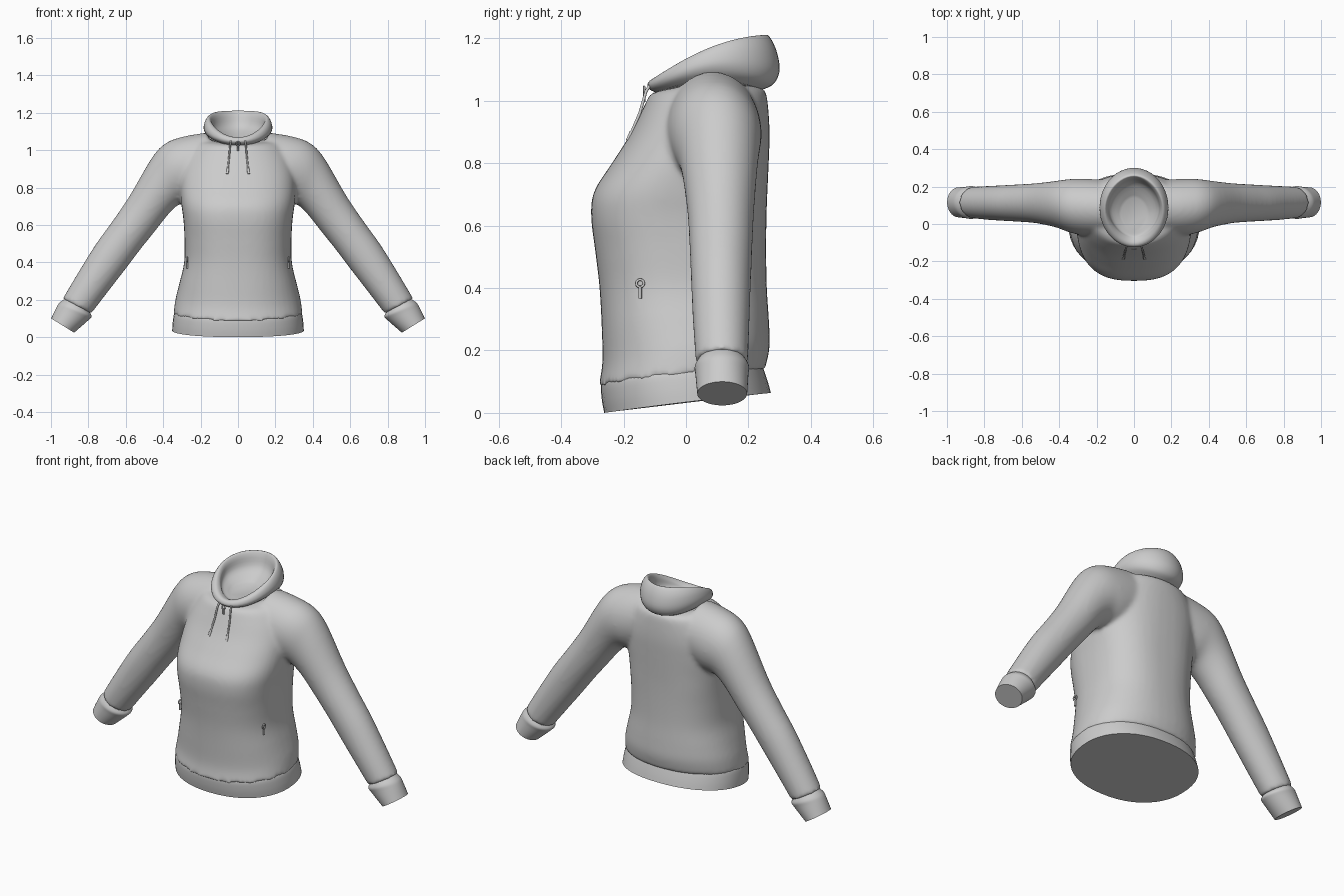
import bpy, bmesh, math
from mathutils import Vector

if "Cube" in bpy.data.objects:
    bpy.data.objects.remove(bpy.data.objects["Cube"])

SEG = 48


def spline(rows, steps=4):
    """Catmull-Rom resample of a list of equal-length parameter tuples."""
    out = []
    for i in range(len(rows) - 1):
        a, b = rows[max(i - 1, 0)], rows[i]
        c, d = rows[i + 1], rows[min(i + 2, len(rows) - 1)]
        for k in range(steps):
            t = k / steps
            out.append(tuple(0.5 * (2 * q + (r - p) * t + (2 * p - 5 * q + 4 * r - s) * t * t
                                    + (3 * q - p - 3 * r + s) * t ** 3)
                             for p, q, r, s in zip(a, b, c, d)))
    return out + [rows[-1]]


def spow(v, e):
    return math.copysign(abs(v) ** e, v)


def body_ring(hw, yf, yb, zf, zm, zb, n):
    """Rounded ring, z bent through its front, side and back heights."""
    pts = []
    for i in range(SEG):
        a = 2 * math.pi * i / SEG
        u = spow(math.sin(a), 2 / n)
        z = zm + (zb - zf) / 2 * u + ((zb + zf) / 2 - zm) * u * u
        pts.append(Vector((hw * spow(math.cos(a), 2 / n), (yf + yb) / 2 + (yb - yf) / 2 * u, z)))
    return pts


def sleeve_ring(side, tx, tz, bx, bz, yc, yh):
    """Oval ring between an upper and a lower outline point of the sleeve."""
    top, bot = Vector((tx, yc, tz)), Vector((bx, yc, bz))
    mid, arm = (top + bot) / 2, (top - bot) / 2
    pts = []
    for i in range(SEG):
        a = 2 * math.pi * i / SEG
        p = mid + arm * math.cos(a) + Vector((0, yh * math.sin(a), 0))
        pts.append(Vector((p.x * side, p.y, p.z)))
    return pts


def loft(bm, rings):
    loops = [[bm.verts.new(p) for p in r] for r in rings]
    for lo, hi in zip(loops, loops[1:]):
        for i in range(SEG):
            j = (i + 1) % SEG
            bm.faces.new((lo[i], lo[j], hi[j], hi[i]))
    bm.faces.new(loops[0][::-1])
    bm.faces.new(loops[-1])


def finish(name, bm, angle=40):
    bmesh.ops.recalc_face_normals(bm, faces=bm.faces)
    me = bpy.data.meshes.new(name)
    bm.to_mesh(me)
    bm.free()
    ob = bpy.data.objects.new(name, me)
    bpy.context.collection.objects.link(ob)
    bpy.ops.object.select_all(action='DESELECT')
    ob.select_set(True)
    bpy.context.view_layer.objects.active = ob
    bpy.ops.object.shade_smooth_by_angle(angle=math.radians(angle))
    return ob


def cord(name, pts, radius, cyclic=False):
    cu = bpy.data.curves.new(name, 'CURVE')
    cu.dimensions = '3D'
    cu.bevel_depth = radius
    cu.bevel_resolution = 2
    cu.use_fill_caps = True
    sp = cu.splines.new('POLY')
    sp.points.add(len(pts) - 1)
    for p, co in zip(sp.points, pts):
        p.co = (*co, 1)
    sp.use_cyclic_u = cyclic
    ob = bpy.data.objects.new(name, cu)
    bpy.context.collection.objects.link(ob)
    return ob


# Torso and sleeves, fused into one soft cloth body
torso = [
    (.345, -.280, .252, .085, .120, .135, 2.2),
    (.335, -.268, .268, .160, .200, .210, 2.2),
    (.313, -.270, .266, .270, .290, .290, 2.3),
    (.288, -.277, .259, .400, .400, .400, 2.4),
    (.286, -.291, .257, .520, .520, .520, 2.5),
    (.292, -.304, .258, .630, .630, .630, 2.6),
    (.303, -.294, .261, .710, .710, .710, 2.5),
    (.310, -.237, .265, .800, .800, .800, 2.4),
    (.305, -.180, .268, .890, .890, .890, 2.3),
    (.280, -.140, .264, .970, .970, .970, 2.2),
    (.230, -.115, .255, 1.02, 1.04, 1.03, 2.1),
    (.150, -.090, .230, 1.03, 1.055, 1.045, 2.0),
]
sleeve = [
    (.160, 1.095, .150, .74, .085, .150),
    (.290, 1.073, .240, .72, .090, .152),
    (.385, 1.038, .305, .715, .098, .142),
    (.460, .960, .365, .665, .106, .125),
    (.580, .755, .445, .565, .111, .108),
    (.675, .615, .525, .465, .112, .101),
    (.765, .490, .612, .350, .112, .096),
    (.870, .320, .705, .230, .113, .090),
    (.938, .205, .785, .125, .115, .084),
]
bm = bmesh.new()
loft(bm, [body_ring(*r) for r in spline(torso)])
for side in (1, -1):
    loft(bm, [sleeve_ring(side, *r) for r in spline(sleeve)])
body = finish("hoodie_body", bm, 180)
rm = body.modifiers.new("Fuse", 'REMESH')
rm.mode = 'VOXEL'
rm.voxel_size = .011
rm.use_smooth_shade = True
sm = body.modifiers.new("Soften", 'SMOOTH')
sm.factor = .5
sm.iterations = 10

# Hem band
bm = bmesh.new()
loft(bm, [body_ring(*r) for r in spline([
    (.352, -.262, .272, .000, .035, .064, 2.2),
    (.349, -.270, .262, .045, .080, .100, 2.2),
    (.340, -.272, .248, .095, .130, .142, 2.2),
    (.320, -.255, .240, .120, .150, .160, 2.2)])])
finish("hem_band", bm)

# Cuffs
cuff = [
    (.925, .205, .790, .130, .115, .075),
    (.953, .185, .783, .110, .115, .087),
    (.970, .160, .803, .088, .115, .085),
    (.999, .100, .876, .024, .116, .080),
]
for side, label in ((1, "left"), (-1, "right")):
    bm = bmesh.new()
    loft(bm, [sleeve_ring(side, *r) for r in spline(cuff)])
    finish(label + "_cuff", bm)

# Lowered hood with a rolled rim and hollow inside
bm = bmesh.new()
loft(bm, [body_ring(*r) for r in spline([
    (.150, -.095, .245, 1.025, 1.065, 1.035, 2.1),
    (.174, -.115, .282, 1.035, 1.090, 1.055, 2.1),
    (.184, -.124, .300, 1.048, 1.120, 1.100, 2.0),
    (.175, -.116, .288, 1.064, 1.155, 1.165, 2.0),
    (.157, -.100, .262, 1.068, 1.172, 1.210, 1.9),
    (.142, -.078, .246, 1.060, 1.155, 1.190, 1.8),
    (.128, -.062, .220, 1.052, 1.100, 1.120, 1.8),
    (.070, -.030, .140, 1.052, 1.060, 1.065, 1.8)])])
finish("hood", bm, 60)

# Drawstrings with thicker tips
for side, label in ((1, "left"), (-1, "right")):
    cord(label + "_drawstring", [(.036 * side, -.112, 1.055), (.042 * side, -.128, 1.03),
                                 (.048 * side, -.148, .96), (.055 * side, -.178, .89)], .005)
    cord(label + "_drawstring_tip", [(.054 * side, -.174, .90), (.057 * side, -.186, .872)], .007)


# Zip pulls: a small ring with a hanging tab
def zip_pull(name, x, y, z, dx, dy, size):
    ring = [(x + dx * size * math.cos(a), y + dy * size * math.cos(a), z + size * math.sin(a))
            for a in (2 * math.pi * i / 12 for i in range(12))]
    cord(name + "_ring", ring, size * .35, True)
    cord(name + "_tab", [(x, y, z - size * .8), (x, y, z - size * 4)], size * .45)


zip_pull("collar_zip_pull", 0, -.134, 1.035, 1, 0, .010)
for side, label in ((1, "left"), (-1, "right")):
    zip_pull(label + "_pocket_zip_pull", .272 * side, -.147, .415, 0, 1, .012)
